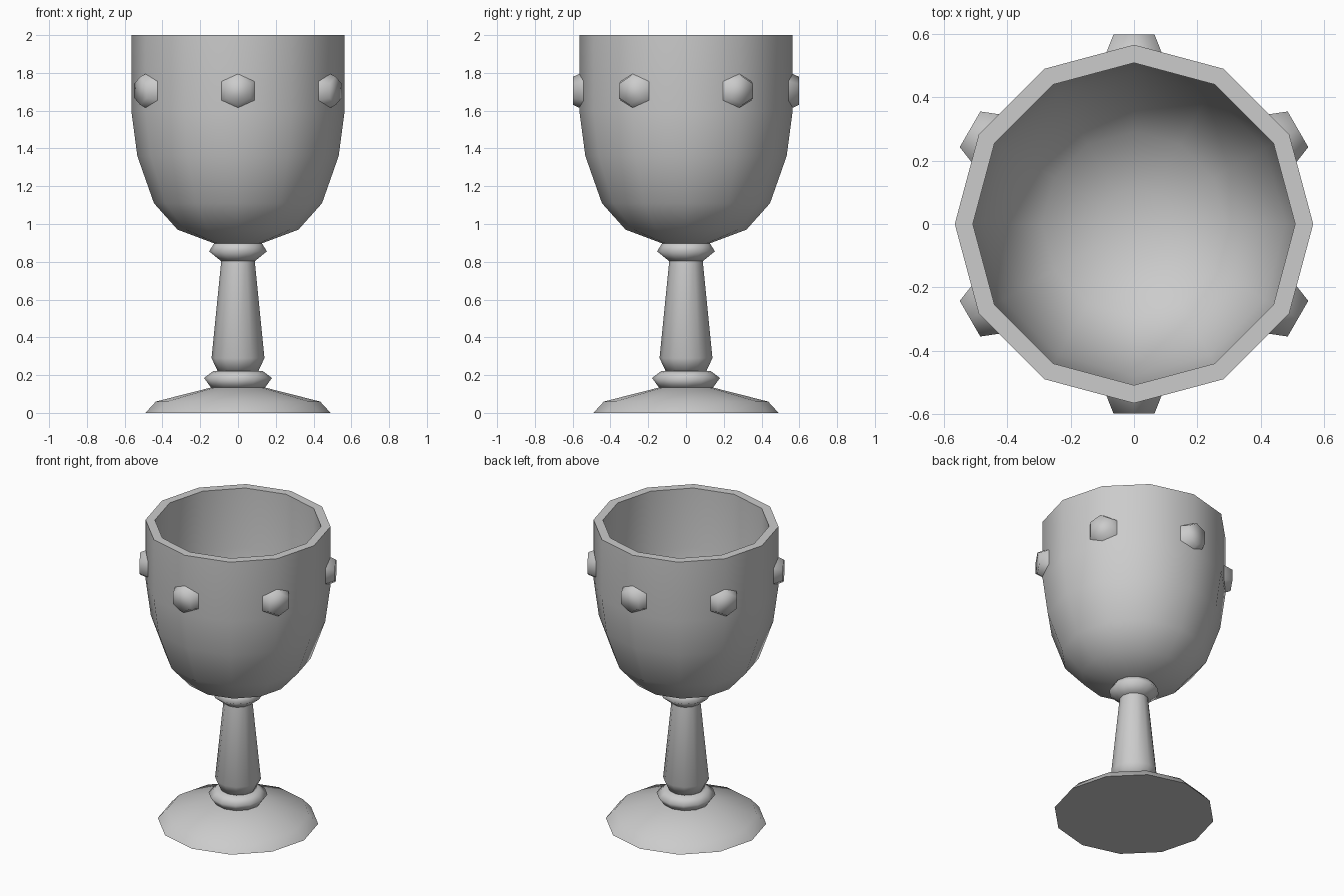
import bpy, bmesh, math
from mathutils import Matrix

cube = bpy.data.objects.get("Cube")
if cube:
    bpy.data.objects.remove(cube, do_unlink=True)

SIDES = 12

metal = bpy.data.materials.new("plain grey")
metal.use_nodes = True
grey = (0.6, 0.6, 0.6, 1)
metal.diffuse_color = grey
metal.node_tree.nodes["Principled BSDF"].inputs["Base Color"].default_value = grey


def finish(name, bm, sharp_angle):
    """Turn a bmesh into a smooth object, sharp above the given angle."""
    bmesh.ops.recalc_face_normals(bm, faces=bm.faces)
    mesh = bpy.data.meshes.new(name)
    bm.to_mesh(mesh)
    bm.free()
    mesh.materials.append(metal)
    obj = bpy.data.objects.new(name, mesh)
    bpy.context.collection.objects.link(obj)
    bpy.ops.object.select_all(action='DESELECT')
    obj.select_set(True)
    bpy.context.view_layer.objects.active = obj
    bpy.ops.object.shade_smooth_by_angle(angle=math.radians(sharp_angle))
    return obj


def lathe(name, profile, sharp_angle):
    """Spin a profile of (radius, height) points, capping both open ends."""
    bm = bmesh.new()
    rings = []
    for r, z in profile:
        angles = [math.tau * i / SIDES for i in range(SIDES)]
        rings.append([bm.verts.new((r * math.cos(a), r * math.sin(a), z)) for a in angles])
    for low, high in zip(rings, rings[1:]):
        for i in range(SIDES):
            j = (i + 1) % SIDES
            bm.faces.new((low[i], low[j], high[j], high[i]))
    bm.faces.new(rings[0])
    bm.faces.new(rings[-1])
    return finish(name, bm, sharp_angle)


# Foot, stem and the two collars
lathe("foot", [(0.49, 0), (0.435, 0.06), (0.14, 0.135)], 60)
lathe("lower_collar", [(0.14, 0.13), (0.18, 0.185), (0.13, 0.222)], 100)
lathe("stem", [(0.105, 0.215), (0.14, 0.29), (0.088, 0.81)], 75)
lathe("upper_collar", [(0.085, 0.80), (0.153, 0.855), (0.122, 0.905)], 100)

# Bowl: outer wall up to the rim, then the inner wall down to the floor
outer = [(0.12, 0.895), (0.32, 0.97), (0.445, 1.11), (0.533, 1.36), (0.565, 1.6), (0.565, 2)]
inner = [(0.508, 2), (0.508, 1.6), (0.478, 1.37), (0.4, 1.15), (0.29, 1.025), (0.11, 0.955)]
lathe("bowl", outer + inner, 60)

# Six hexagonal studs around the bowl
for k in range(6):
    bm = bmesh.new()
    bmesh.ops.create_cone(bm, cap_ends=True, segments=6,
                          radius1=0.11, radius2=0.075, depth=0.077)
    place = (Matrix.Rotation(math.radians(30 + 60 * k), 4, 'Z')
             @ Matrix.Translation((0.5585, 0, 1.705))
             @ Matrix.Rotation(math.radians(90), 4, 'Y'))
    bm.transform(place)
    # Put a corner of the hexagon at the top
    top = max(v.co.z for v in bm.verts) - 1.705
    if top < 0.1:
        spin = Matrix.Rotation(math.radians(30), 4, 'Z')
        bm.transform(place @ spin @ place.inverted())
    finish(f"stud_{k + 1}", bm, 100)
